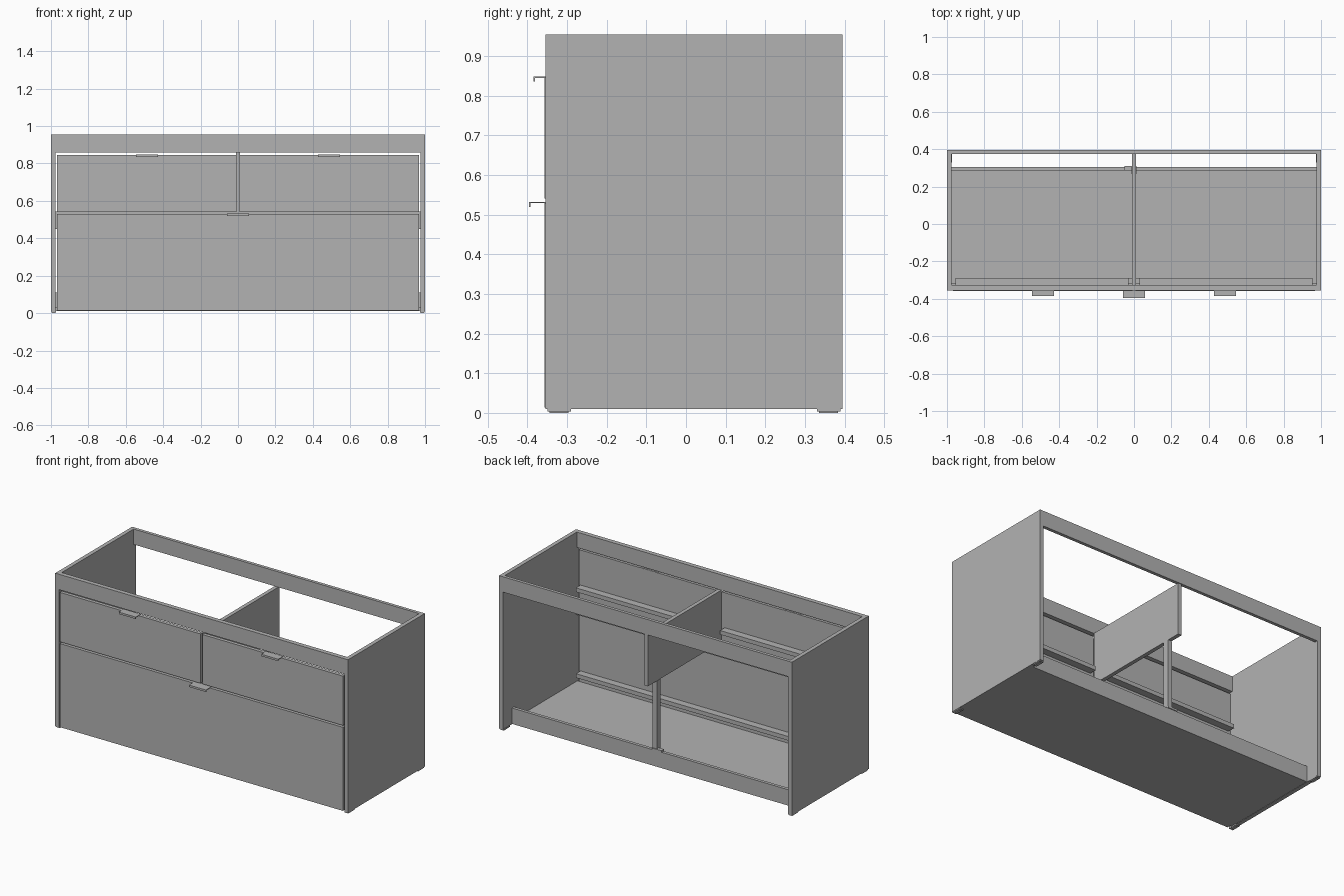
import bpy

cube = bpy.data.objects.get("Cube")
if cube:
    bpy.data.objects.remove(cube, do_unlink=True)

grey = bpy.data.materials.new("plain_grey")
grey.use_nodes = True
COLOUR = (0.45, 0.45, 0.45, 1)
grey.diffuse_color = COLOUR
grey.node_tree.nodes["Principled BSDF"].inputs["Base Color"].default_value = COLOUR


def box(name, x, y, z):
    """Box given by its (min, max) range on each axis."""
    bpy.ops.mesh.primitive_cube_add(size=1, location=[sum(r) / 2 for r in (x, y, z)])
    ob = bpy.context.object
    ob.name = name
    ob.scale = [r[1] - r[0] for r in (x, y, z)]
    bpy.ops.object.transform_apply(location=False, rotation=False, scale=True)
    ob.data.materials.append(grey)
    return ob


def span(a, b, side):
    """Range a..b, mirrored when side is -1."""
    return tuple(sorted((a * side, b * side)))


INNER = 0.975
BACK = 0.395
FRONT = -0.357
FULL = (-INNER, INNER)

# Side panels and feet
for side, word in ((1, "left"), (-1, "right")):
    box(word + "_side_panel", span(INNER, 1, side), (-0.355, BACK), (0.01, 0.955))
    for place, y in (("front", -0.32), ("back", 0.36)):
        box(f"{word}_{place}_foot", span(0.972, 0.998, side),
            (y - 0.03, y + 0.03), (0.004, 0.012))
        box(f"{word}_{place}_foot_pad", span(0.976, 0.994, side),
            (y - 0.024, y + 0.024), (0, 0.005))

# Carcass rails, bottom and centre partition
box("front_top_rail", FULL, (-0.355, -0.327), (0.86, 0.955))
box("back_top_rail", FULL, (0.375, BACK), (0.86, 0.955))
box("middle_rail", FULL, (-0.333, -0.318), (0.45, 0.542))
box("bottom_panel", FULL, (-0.333, 0.305), (0.012, 0.034))
box("back_bottom_rail", FULL, (0.285, 0.305), (0.012, 0.11))
box("centre_partition", (-0.012, 0.012), (-0.327, 0.39), (0.54, 0.86))
box("back_post", (-0.014, 0.014), (0.268, 0.305), (0.034, 0.54))
box("post_bracket", (-0.05, 0.014), (0.285, 0.31), (0.11, 0.122))


def handle(name, x, top, reach):
    """Thin plate over the drawer edge with a turned-down lip."""
    box(name + "_plate", (x - 0.058, x + 0.058), (reach, -0.336), (top - 0.003, top))
    box(name + "_lip", (x - 0.058, x + 0.058), (reach, reach + 0.004), (top - 0.012, top))


# Drawer fronts with their inner base strips and handles
for side, word in ((1, "left"), (-1, "right")):
    box(word + "_drawer_front", span(0.007, 0.967, side), (FRONT, -0.335), (0.541, 0.846))
    box(word + "_drawer_strip", span(0.03, 0.955, side), (-0.336, -0.29), (0.605, 0.63))
    handle(word + "_drawer_handle", side * 0.487, 0.848, -0.385)
box("lower_drawer_front", (-0.967, 0.967), (FRONT, -0.335), (0.014, 0.53))
box("lower_drawer_strip", (-0.955, 0.955), (-0.336, -0.29), (0.075, 0.1))
handle("lower_drawer_handle", 0, 0.532, -0.396)
